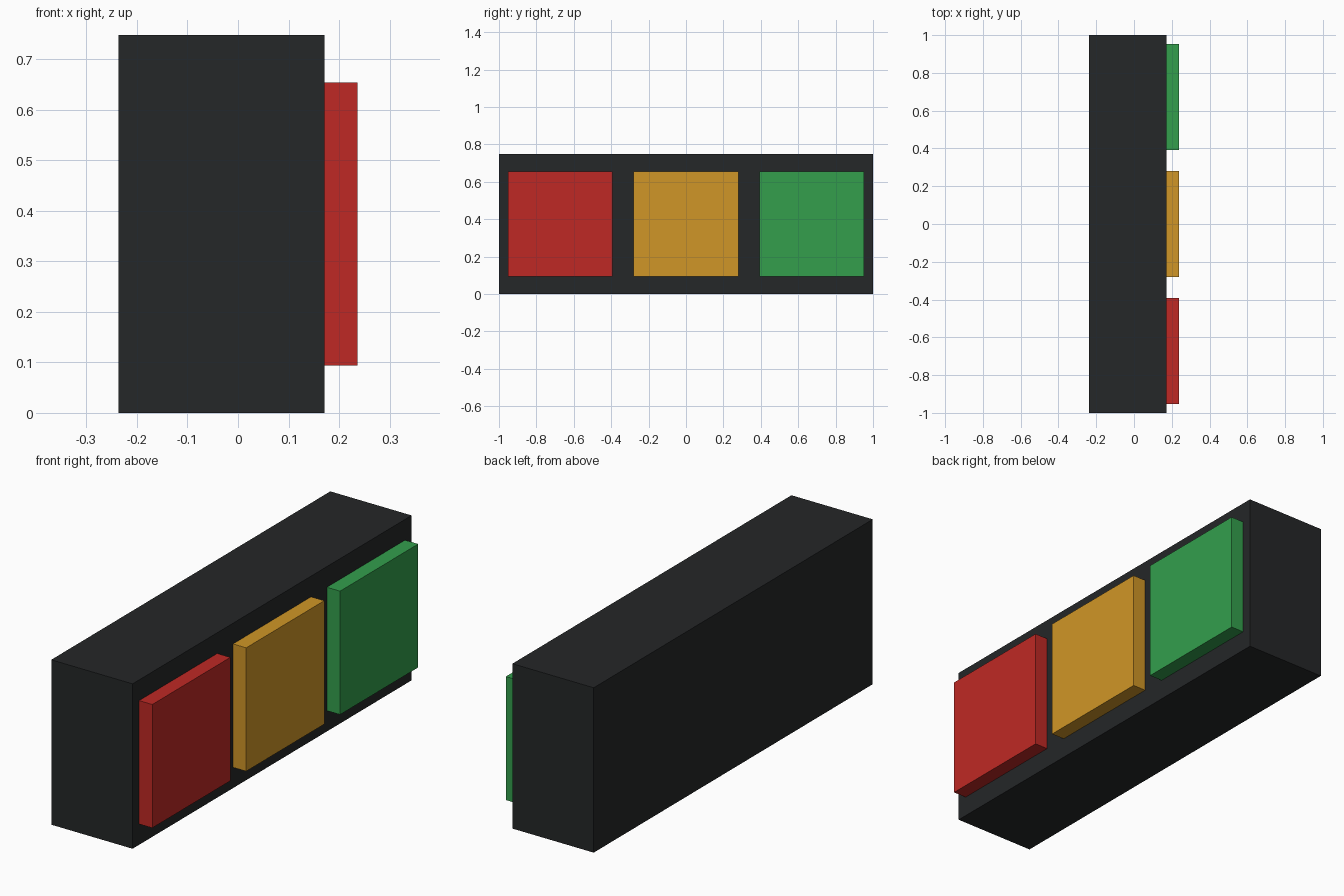
import bpy

if "Cube" in bpy.data.objects:
    bpy.data.objects.remove(bpy.data.objects["Cube"])


def material(name, color):
    mat = bpy.data.materials.new(name)
    mat.diffuse_color = (*color, 1.0)
    mat.use_nodes = True
    mat.node_tree.nodes["Principled BSDF"].inputs["Base Color"].default_value = mat.diffuse_color
    return mat


def box(name, low, high, mat):
    center = [(a + b) / 2 for a, b in zip(low, high)]
    bpy.ops.mesh.primitive_cube_add(size=1, location=center)
    obj = bpy.context.object
    obj.name = name
    obj.scale = [b - a for a, b in zip(low, high)]
    bpy.ops.object.transform_apply(location=False, rotation=False, scale=True)
    obj.data.materials.append(mat)
    return obj


BACK, FACE, FRONT = -0.237, 0.171, 0.237
HEIGHT = 0.748
LAMP = 0.56       # side of each square lamp
SPACING = 0.673   # distance between lamp centres

# Housing
box("housing", (BACK, -1, 0), (FACE, 1, HEIGHT),
    material("dark_housing", (0.018, 0.020, 0.021)))

# Row of square lamps on the +x face
lamps = [("red", (0.52, 0.022, 0.018)),
         ("amber", (0.63, 0.305, 0.020)),
         ("green", (0.033, 0.346, 0.073))]
for i, (name, color) in enumerate(lamps):
    y = (i - 1) * SPACING
    z = HEIGHT / 2
    box(name + "_lamp",
        (FACE, y - LAMP / 2, z - LAMP / 2),
        (FRONT, y + LAMP / 2, z + LAMP / 2),
        material(name + "_lens", color))
